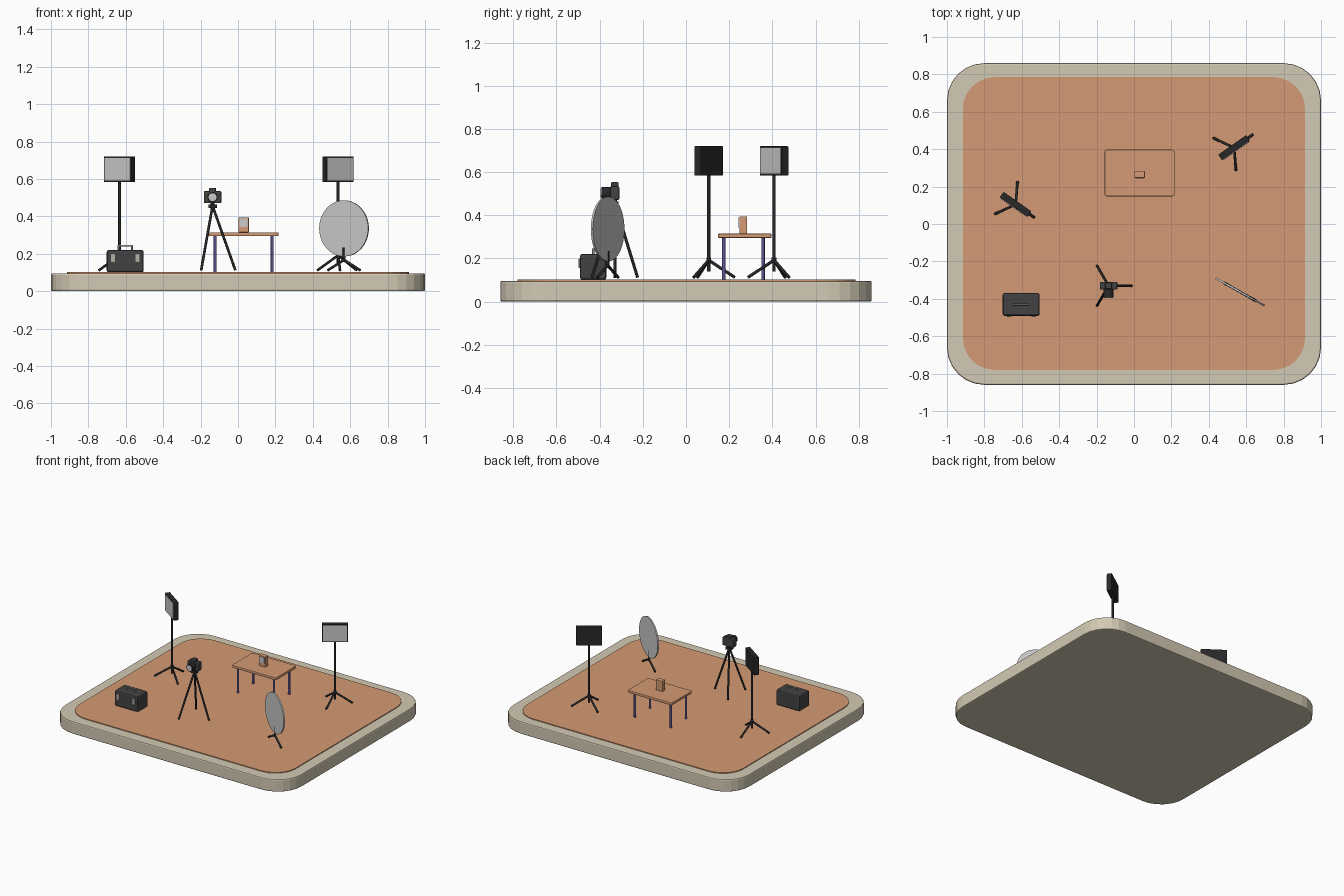
import bpy, bmesh, math
from mathutils import Vector, Matrix

if "Cube" in bpy.data.objects:
    bpy.data.objects.remove(bpy.data.objects["Cube"])


def material(name, r, g, b):
    lin = [((c / 255 + 0.055) / 1.055) ** 2.4 for c in (r, g, b)]
    m = bpy.data.materials.new(name)
    m.diffuse_color = (*lin, 1)
    m.use_nodes = True
    m.node_tree.nodes["Principled BSDF"].inputs["Base Color"].default_value = m.diffuse_color
    return m


STONE = material("warm_stone", 212, 202, 180)
WOOD = material("orange_wood", 212, 154, 115)
BLACK = material("matte_black", 40, 40, 42)
DARK = material("dark_grey", 66, 66, 68)
LIGHT = material("light_grey", 203, 203, 203)
PURPLE = material("purple_paint", 98, 86, 150)
METAL = material("warm_metal", 184, 178, 164)


def finish(bm, name, mat, bevel=0.0, smooth=False):
    bmesh.ops.recalc_face_normals(bm, faces=bm.faces)
    me = bpy.data.meshes.new(name)
    bm.to_mesh(me)
    bm.free()
    me.materials.append(mat)
    ob = bpy.data.objects.new(name, me)
    bpy.context.collection.objects.link(ob)
    if bevel:
        mod = ob.modifiers.new("bevel", "BEVEL")
        mod.width, mod.segments, mod.limit_method = bevel, 2, "ANGLE"
        mod.angle_limit = math.radians(40)
    if smooth:
        bpy.ops.object.select_all(action="DESELECT")
        ob.select_set(True)
        bpy.context.view_layer.objects.active = ob
        bpy.ops.object.shade_smooth_by_angle(angle=math.radians(40))
    return ob


def box(name, center, size, mat, bevel=0.0, turn=0.0):
    bm = bmesh.new()
    bmesh.ops.create_cube(bm, size=1, matrix=Matrix.Translation(center)
                          @ Matrix.Rotation(math.radians(turn), 4, "Z")
                          @ Matrix.Diagonal((*size, 1)))
    return finish(bm, name, mat, bevel)


def rod(name, a, b, r, mat, r2=None, sides=12):
    a, b = Vector(a), Vector(b)
    d = b - a
    bm = bmesh.new()
    bmesh.ops.create_cone(bm, cap_ends=True, segments=sides, radius1=r,
                          radius2=r if r2 is None else r2, depth=d.length,
                          matrix=Matrix.Translation((a + b) / 2)
                          @ d.to_track_quat("Z", "Y").to_matrix().to_4x4())
    return finish(bm, name, mat, smooth=True)


def slab(name, x0, x1, y0, y1, z0, z1, radius, mat, bevel=0.0, seg=6):
    """Rounded rectangle plate."""
    bm = bmesh.new()
    vs = []
    corners = [(x1, y1, -1, -1), (x0, y1, 1, -1), (x0, y0, 1, 1), (x1, y0, -1, 1)]
    for i, (x, y, sx, sy) in enumerate(corners):
        for k in range(seg + 1):
            t = math.pi / 2 * (i + k / seg)
            vs.append(bm.verts.new((x + sx * radius + radius * math.cos(t),
                                    y + sy * radius + radius * math.sin(t), z0)))
    face = bm.faces.new(vs)
    ext = bmesh.ops.extrude_face_region(bm, geom=[face])["geom"]
    bmesh.ops.translate(bm, vec=(0, 0, z1 - z0),
                        verts=[g for g in ext if isinstance(g, bmesh.types.BMVert)])
    return finish(bm, name, mat, bevel)


def spread(prefix, x, y, hub_z, reach, angles, r, start=0.0):
    """Splayed legs from a hub to the floor."""
    for i, deg in enumerate(angles):
        c, s = math.cos(math.radians(deg)), math.sin(math.radians(deg))
        rod(f"{prefix}_leg_{i + 1}", (x + start * c, y + start * s, hub_z),
            (x + reach * c, y + reach * s, 0.112), r, BLACK)


# platform and floor
slab("platform", -1, 1, -0.86, 0.86, 0, 0.096, 0.2, STONE, 0.008)
slab("floor_mat", -0.915, 0.915, -0.78, 0.785, 0.09, 0.102, 0.17, WOOD)

# table
slab("table_top", -0.157, 0.217, 0.148, 0.397, 0.295, 0.315, 0.012, WOOD, 0.004, 3)
for i, lx in enumerate((-0.122, 0.183)):
    for j, ly in enumerate((0.175, 0.357)):
        rod(f"table_leg_{i}{j}", (lx, ly, 0.1), (lx, ly, 0.297), 0.008, PURPLE)

# displayed product on the table
box("product_box", (0.03, 0.265, 0.355), (0.056, 0.036, 0.08), WOOD, 0.003)
box("product_label", (0.03, 0.246, 0.366), (0.042, 0.004, 0.046), LIGHT)

# two panel lights on stands
for side, x, y, turn in (("left", -0.633, 0.105, -35), ("right", 0.535, 0.408, 35)):
    rod(f"{side}_light_pole", (x, y, 0.14), (x, y, 0.6), 0.0075, BLACK)
    rod(f"{side}_light_hub", (x, y, 0.18), (x, y, 0.205), 0.011, BLACK)
    spread(f"{side}_light", x, y, 0.192, 0.122, [turn + k * 120 for k in range(3)], 0.007)
    box(f"{side}_light_housing", (x, y, 0.652), (0.182, 0.036, 0.136), BLACK, 0.003, turn)
    n = Vector((math.sin(math.radians(turn)), -math.cos(math.radians(turn)), 0))
    box(f"{side}_light_panel", Vector((x, y, 0.652)) + n * 0.019,
        (0.166, 0.006, 0.122), LIGHT, 0, turn)

# camera on tripod
cx, cy = -0.136, -0.33
spread("tripod", cx, cy, 0.445, 0.122, (0, 120, 240), 0.007, 0.004)
rod("tripod_neck", (cx, cy, 0.435), (cx, cy, 0.475), 0.01, BLACK)
box("tripod_plate", (cx, cy, 0.454), (0.046, 0.036, 0.018), BLACK, 0.002)
box("camera_body", (cx, cy, 0.503), (0.094, 0.042, 0.064), DARK, 0.006)
box("camera_viewfinder", (cx, cy, 0.54), (0.036, 0.034, 0.026), DARK, 0.004)
rod("camera_lens", (cx, cy - 0.015, 0.503), (cx, cy - 0.062, 0.503), 0.027, BLACK, sides=24)
rod("lens_glass", (cx, cy - 0.06, 0.503), (cx, cy - 0.065, 0.503), 0.021, LIGHT, sides=24)

# reflector disc on a two-legged stand
rx, ry = 0.567, -0.363
u = Vector((0.87, -0.49, 0)).normalized()
n = Vector((u.y, -u.x, 0)) * 0.005
c = Vector((rx, ry, 0.336))
rod("reflector_disc", c - n, c + n, 0.15, LIGHT, sides=40)
rod("reflector_pole", (rx, ry, 0.155), (rx, ry, 0.235), 0.0075, BLACK)
spread("reflector", rx, ry, 0.168, 0.1, (-29.4, 150.6), 0.007)

# equipment case
bx, by = -0.603, -0.43
box("case_body", (bx, by, 0.161), (0.198, 0.122, 0.12), DARK, 0.011)
for s in (-1, 1):
    box(f"case_latch_{s}", (bx + s * 0.066, by - 0.063, 0.178), (0.022, 0.008, 0.044), METAL, 0.002)
    rod(f"handle_post_{s}", (bx + s * 0.036, by, 0.215), (bx + s * 0.036, by, 0.243), 0.005, METAL)
rod("handle_bar", (bx - 0.041, by, 0.243), (bx + 0.041, by, 0.243), 0.005, METAL)
